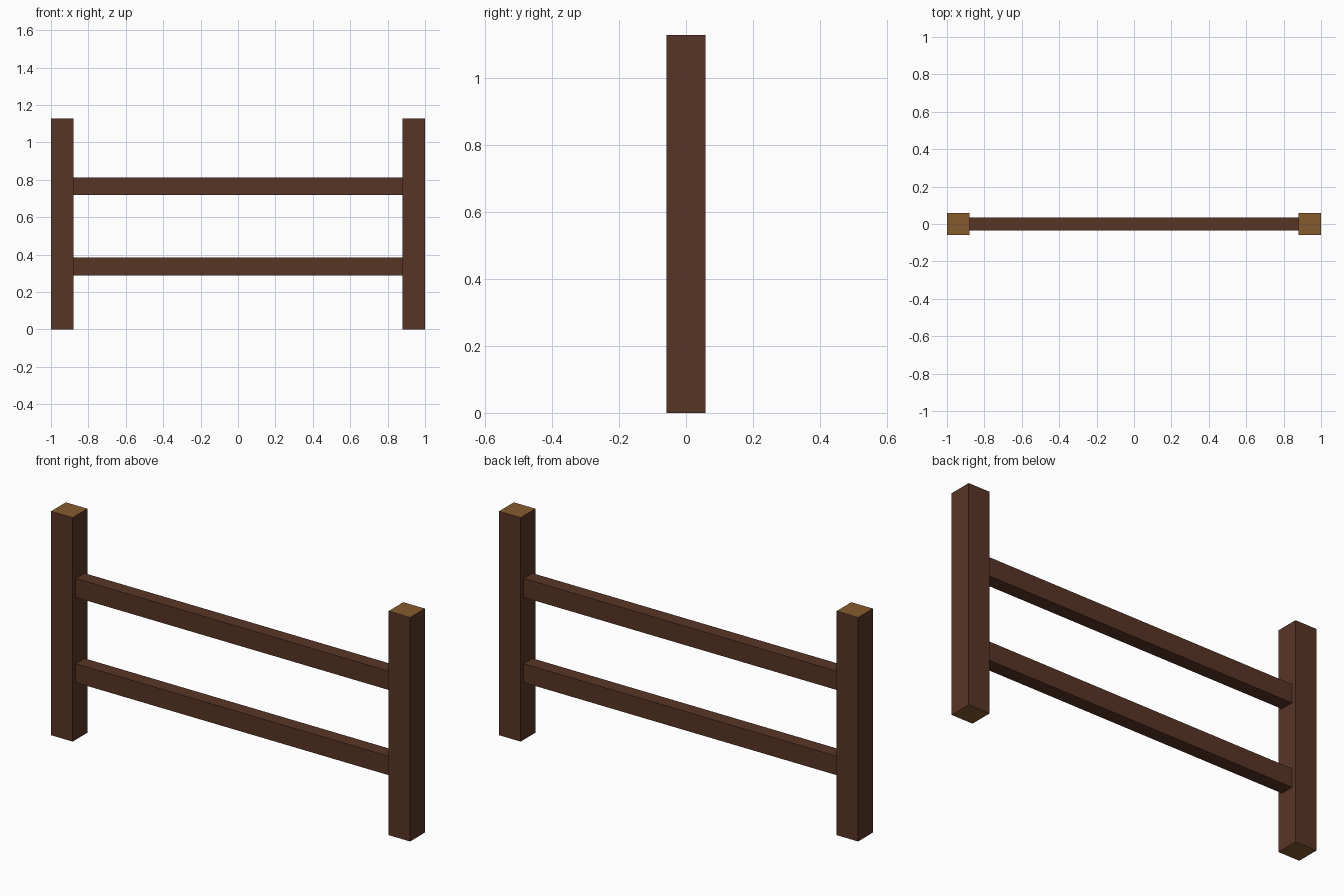
import bpy

if "Cube" in bpy.data.objects:
    bpy.data.objects.remove(bpy.data.objects["Cube"])


def material(name, rgb):
    m = bpy.data.materials.new(name)
    m.diffuse_color = (*rgb, 1.0)
    m.use_nodes = True
    m.node_tree.nodes["Principled BSDF"].inputs["Base Color"].default_value = m.diffuse_color
    return m


bark = material("dark brown wood", (0.098, 0.036, 0.019))
cut = material("cut end wood", (0.235, 0.105, 0.027))


def box(name, center, size):
    bpy.ops.mesh.primitive_cube_add(size=1, location=center)
    ob = bpy.context.object
    ob.name = name
    ob.scale = size
    bpy.ops.object.transform_apply(location=False, rotation=False, scale=True)
    ob.data.materials.append(bark)
    return ob


HEIGHT = 1.128
POST_W, POST_D = 0.12, 0.117

# Posts, with lighter sawn ends on top and bottom
for side, sx in (("left", -1), ("right", 1)):
    post = box(f"{side}_post", (sx * (1 - POST_W / 2), 0, HEIGHT / 2),
               (POST_W, POST_D, HEIGHT))
    post.data.materials.append(cut)
    for f in post.data.polygons:
        if abs(f.normal.z) > 0.5:
            f.material_index = 1

# Rails between the posts
for name, z in (("lower_rail", 0.336), ("upper_rail", 0.765)):
    box(name, (0, 0, z), (2 - 2 * POST_W, 0.07, 0.095))
